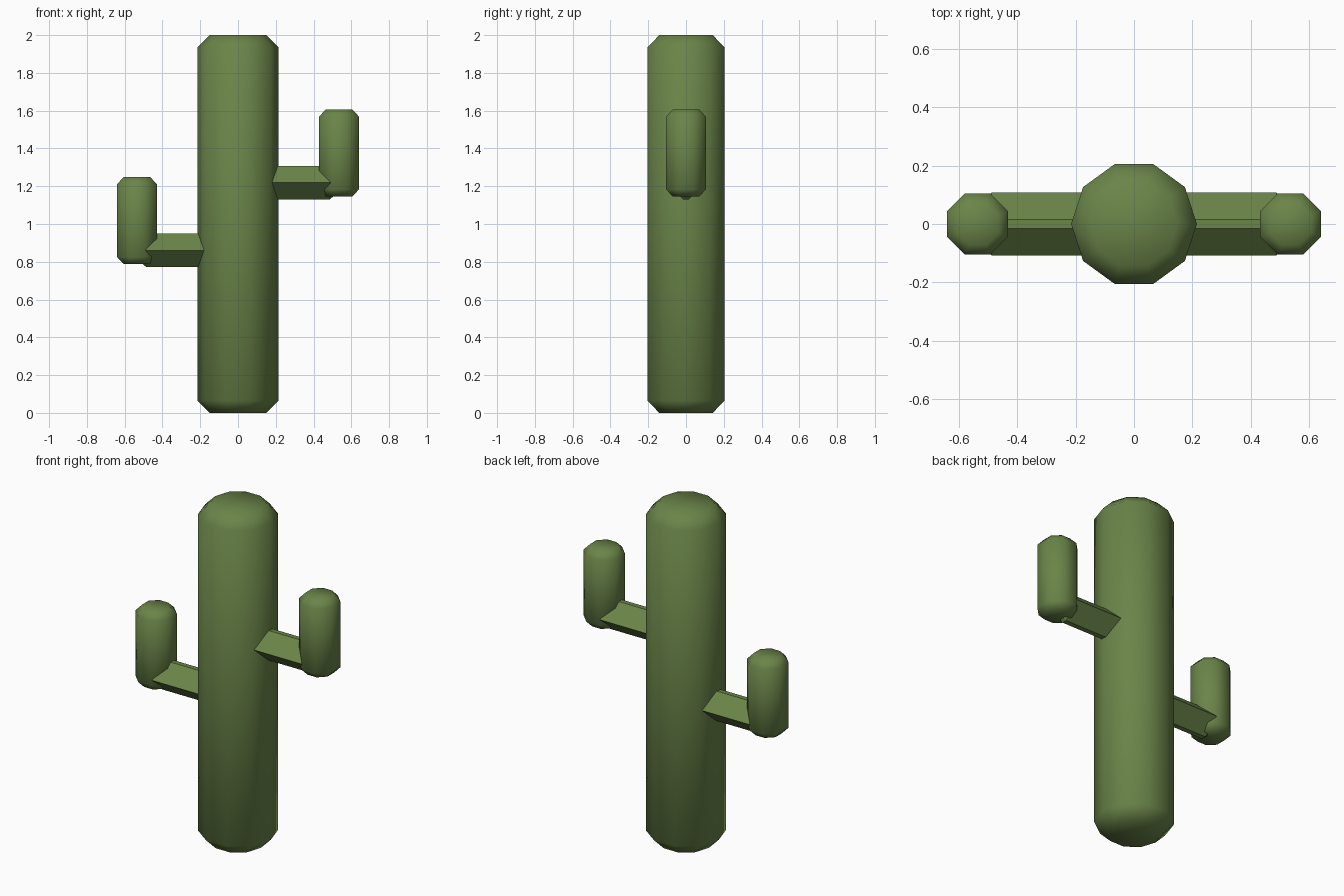
import bpy, bmesh, math

if "Cube" in bpy.data.objects:
    bpy.data.objects.remove(bpy.data.objects["Cube"])

green = bpy.data.materials.new("cactus_green")
green.diffuse_color = (0.145, 0.232, 0.066, 1)
green.use_nodes = True
green.node_tree.nodes["Principled BSDF"].inputs["Base Color"].default_value = green.diffuse_color


def loft(name, rings, smooth_caps):
    """Closed solid skinned over equal-length rings of points."""
    bm = bmesh.new()
    loops = [[bm.verts.new(p) for p in ring] for ring in rings]
    n = len(rings[0])
    for a, b in zip(loops, loops[1:]):
        for i in range(n):
            j = (i + 1) % n
            bm.faces.new((a[i], a[j], b[j], b[i]))
    bm.faces.new(loops[0][::-1])
    bm.faces.new(loops[-1])
    bmesh.ops.recalc_face_normals(bm, faces=bm.faces)
    if smooth_caps:
        # rounded ends, but crisp vertical ribs
        for f in bm.faces:
            f.smooth = True
        for e in bm.edges:
            d = e.verts[0].co - e.verts[1].co
            if abs(d.z) > 0.1:
                e.smooth = False
    me = bpy.data.meshes.new(name)
    bm.to_mesh(me)
    bm.free()
    me.materials.append(green)
    ob = bpy.data.objects.new(name, me)
    bpy.context.collection.objects.link(ob)
    return ob


def column(name, cx, z0, z1, r, sides, turn, inset, drop):
    """Upright prism with chamfered ends."""
    def ring(rad, z):
        return [(cx + rad * math.cos(turn + math.tau * i / sides),
                 rad * math.sin(turn + math.tau * i / sides), z)
                for i in range(sides)]
    loft(name, [ring(r - inset, z0), ring(r, z0 + drop),
                ring(r, z1 - drop), ring(r - inset, z1)], True)


def branch(name, side, zc):
    """Horizontal diamond-section connector between trunk and arm."""
    section = [(0.107, 0), (0.015, 0.088), (-0.015, 0.088),
               (-0.107, 0), (-0.015, -0.088), (0.015, -0.088)]
    def ring(x, s):
        return [(side * x, y * s, zc + z * s) for y, z in section]
    loft(name, [ring(0.1, 1), ring(0.487, 1), ring(0.507, 0.8)], False)


# trunk
column("trunk", 0, 0, 2, 0.215, 10, 0, 0.066, 0.066)

# two arms at different heights
for label, side, zc in (("right", 1, 1.219), ("left", -1, 0.861)):
    branch(label + "_branch", side, zc)
    column(label + "_arm", side * 0.535, zc - 0.073, zc + 0.387,
           0.1137, 8, math.pi / 8, 0.037, 0.037)
